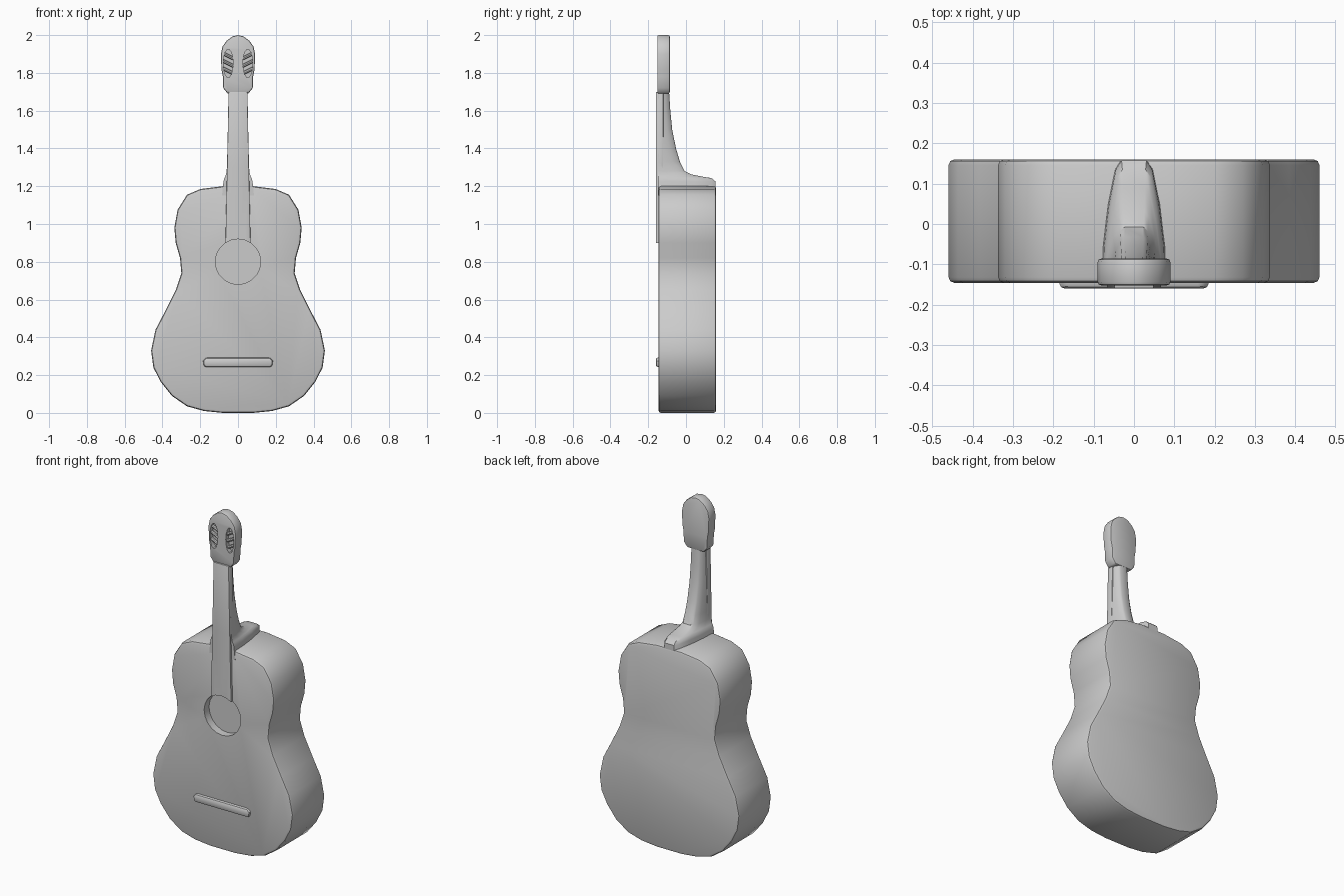
import bpy, bmesh, math
from mathutils import Vector

if "Cube" in bpy.data.objects:
    bpy.data.objects.remove(bpy.data.objects["Cube"], do_unlink=True)

GREY = (0.6, 0.6, 0.6, 1)
mat = bpy.data.materials.new("plain grey")
mat.use_nodes = True
mat.diffuse_color = GREY
mat.node_tree.nodes["Principled BSDF"].inputs["Base Color"].default_value = GREY


def finish(name, bm, bevel=0.0, segments=2):
    """Turn a bmesh into an object with optional rounded edges."""
    bmesh.ops.recalc_face_normals(bm, faces=bm.faces[:])
    me = bpy.data.meshes.new(name)
    bm.to_mesh(me)
    bm.free()
    ob = bpy.data.objects.new(name, me)
    bpy.context.collection.objects.link(ob)
    me.materials.append(mat)
    if bevel:
        mod = ob.modifiers.new("rounding", 'BEVEL')
        mod.width, mod.segments = bevel, segments
        mod.limit_method, mod.angle_limit = 'ANGLE', math.radians(50)
        apply(ob, mod)
    return ob


def select(ob):
    bpy.ops.object.select_all(action='DESELECT')
    ob.select_set(True)
    bpy.context.view_layer.objects.active = ob


def apply(ob, mod):
    select(ob)
    bpy.ops.object.modifier_apply(modifier=mod.name)


def slab(name, outline, y0, y1, bevel=0.0):
    """Extrude an x-z outline from y0 to y1."""
    bm = bmesh.new()
    face = bm.faces.new([bm.verts.new((x, y0, z)) for x, z in outline])
    ext = bmesh.ops.extrude_face_region(bm, geom=[face])["geom"]
    verts = [g for g in ext if isinstance(g, bmesh.types.BMVert)]
    bmesh.ops.translate(bm, verts=verts, vec=(0, y1 - y0, 0))
    return finish(name, bm, bevel)


def mirrored(half):
    return half + [(-x, z) for x, z in reversed(half) if x > 0]


def ellipse(cx, cz, rx, rz, n):
    return [(cx + rx * math.cos(math.tau * i / n), cz + rz * math.sin(math.tau * i / n))
            for i in range(n)]


def cut(ob, cutter):
    mod = ob.modifiers.new("cut", 'BOOLEAN')
    mod.operation, mod.solver, mod.object = 'DIFFERENCE', 'EXACT', cutter
    apply(ob, mod)


# Body with waisted outline
body = slab("body", mirrored([
    (0.08, 1.2), (0.2, 1.185), (0.27, 1.155), (0.32, 1.075), (0.337, 0.98), (0.33, 0.9),
    (0.307, 0.82), (0.3, 0.74), (0.33, 0.65), (0.385, 0.54), (0.437, 0.44), (0.46, 0.33),
    (0.448, 0.24), (0.41, 0.165), (0.35, 0.09), (0.27, 0.035), (0.18, 0.01), (0.08, 0)]),
    -0.146, 0.16, 0.014)

# Fingerboard lying over the body
board = slab("fingerboard", mirrored([(0.05, 1.7), (0.058, 1.3), (0.067, 0.88)]),
             -0.16, -0.12, 0.004)

# Shallow sound hole cut through both
hole = slab("hole_cutter", ellipse(0, 0.8, 0.12, 0.12, 20), -0.3, -0.1)
cut(body, hole)
cut(board, hole)

# Neck and heel: half-round sections of (z, half width, back y)
sections = [(1.71, 0.05, -0.09), (1.6, 0.052, -0.083), (1.5, 0.054, -0.073), (1.4, 0.056, -0.053),
            (1.33, 0.058, -0.032), (1.28, 0.06, -0.008), (1.262, 0.064, 0.03),
            (1.25, 0.068, 0.09), (1.243, 0.072, 0.135), (1.225, 0.077, 0.157), (1.15, 0.085, 0.158)]
shape = [(1, 0), (0.96, 0.3), (0.8, 0.65), (0.58, 0.93), (0.4, 1)]
shape += [(-u, v) for u, v in reversed(shape)]
bm = bmesh.new()
rings = [[bm.verts.new((u * w, -0.148 + v * (yb + 0.148), z)) for u, v in shape]
         for z, w, yb in sections]
for a, b in zip(rings, rings[1:]):
    for i in range(len(shape)):
        j = (i + 1) % len(shape)
        bm.faces.new((a[i], a[j], b[j], b[i]))
bm.faces.new(rings[0])
bm.faces.new(rings[-1])
neck = finish("neck", bm)

# Headstock with two slots
head = slab("headstock", mirrored([
    (0, 2.0), (0.03, 1.993), (0.06, 1.97), (0.082, 1.94), (0.09, 1.9), (0.088, 1.82),
    (0.08, 1.78), (0.078, 1.72), (0.055, 1.69)]), -0.152, -0.086, 0.008)
parts = [body, board, neck, head]
for side, word in ((1, "left"), (-1, "right")):
    slot = slab(word + "_slot_cutter", ellipse(side * 0.052, 1.85, 0.026, 0.075, 14), -0.3, -0.125)
    cut(head, slot)
    bpy.data.objects.remove(slot, do_unlink=True)
    # String rollers in the slot
    for k in range(3):
        bm = bmesh.new()
        bmesh.ops.create_cone(bm, cap_ends=True, segments=8, radius1=0.009, radius2=0.009, depth=0.06)
        bmesh.ops.rotate(bm, verts=bm.verts, matrix=Vector((0, 0, 1)).rotation_difference(
            Vector((side, 0, 0.5))).to_matrix())
        bmesh.ops.translate(bm, verts=bm.verts, vec=(side * 0.052, -0.136, 1.81 + 0.04 * k))
        parts.append(finish(f"{word}_roller_{k + 1}", bm))
bpy.data.objects.remove(hole, do_unlink=True)

# Bridge
parts.append(slab("bridge", mirrored([(0.17, 0.293), (0.185, 0.275), (0.18, 0.243)]),
                  -0.16, -0.13, 0.012))

for ob in parts:
    select(ob)
    bpy.ops.object.shade_smooth_by_angle(angle=math.radians(35))
